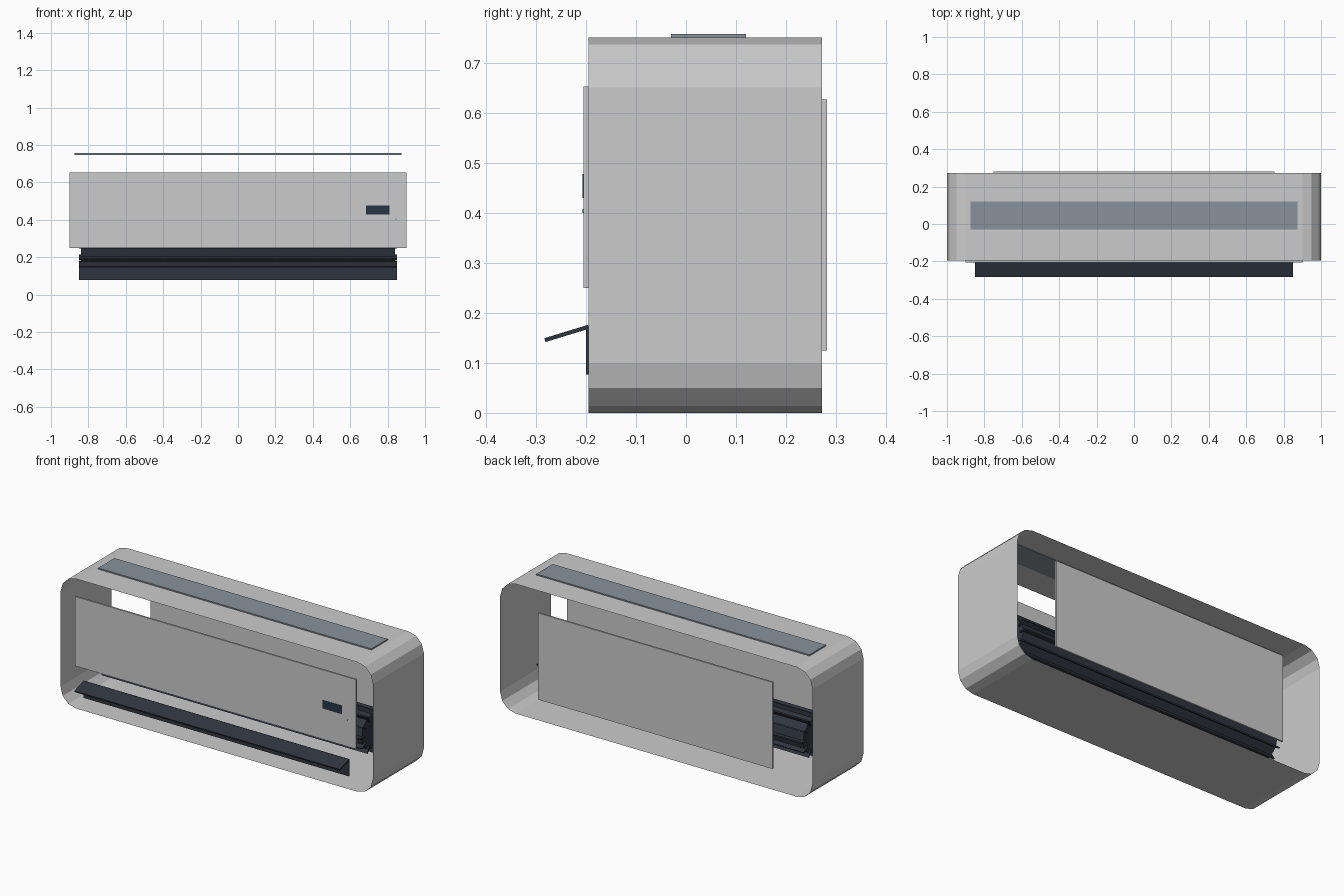
import bpy, bmesh, math
from mathutils import Matrix, Vector

if "Cube" in bpy.data.objects:
    bpy.data.objects.remove(bpy.data.objects["Cube"])


def material(name, rgb):
    m = bpy.data.materials.new(name)
    m.diffuse_color = (*rgb, 1)
    m.use_nodes = True
    m.node_tree.nodes["Principled BSDF"].inputs["Base Color"].default_value = m.diffuse_color
    return m


DARK = material("dark_plastic", (0.03, 0.037, 0.05))
GRILLE = material("grille_grey", (0.25, 0.29, 0.33))
SCREEN = material("screen", (0.02, 0.035, 0.06))
GREEN = material("green_light", (0.02, 0.45, 0.2))


def finish(name, bm, mat=None):
    me = bpy.data.meshes.new(name)
    bmesh.ops.recalc_face_normals(bm, faces=bm.faces)
    bm.to_mesh(me)
    bm.free()
    ob = bpy.data.objects.new(name, me)
    bpy.context.collection.objects.link(ob)
    if mat:
        me.materials.append(mat)
    return ob


def add_box(bm, lo, hi, turn=Matrix()):
    lo, hi = Vector(lo), Vector(hi)
    m = turn @ Matrix.Translation((lo + hi) / 2) @ Matrix.Diagonal((*(hi - lo), 1))
    bmesh.ops.create_cube(bm, size=1, matrix=m)


def box(name, lo, hi, mat=None, turn=Matrix()):
    bm = bmesh.new()
    add_box(bm, lo, hi, turn)
    return finish(name, bm, mat)


# Casing: thin rounded-rectangle sleeve, open at front and back
bm = bmesh.new()
R, STEPS = 0.1, 3
ring = []
for i, (cx, cz) in enumerate([(0.9, 0.65), (-0.9, 0.65), (-0.9, 0.1), (0.9, 0.1)]):
    for k in range(STEPS + 1):
        a = math.radians(90 * (i + k / STEPS))
        ring.append((cx + R * math.cos(a), cz + R * math.sin(a)))
front = [bm.verts.new((x, -0.195, z)) for x, z in ring]
back = [bm.verts.new((x, 0.272, z)) for x, z in ring]
for i in range(len(ring)):
    j = (i + 1) % len(ring)
    bm.faces.new((front[i], front[j], back[j], back[i]))
finish("casing", bm)

# Panels and top intake
box("front_panel", (-0.9, -0.205, 0.25), (0.9, -0.195, 0.652))
box("back_panel", (-0.75, 0.272, 0.125), (0.75, 0.282, 0.626))
box("top_intake", (-0.875, -0.03, 0.747), (0.875, 0.12, 0.757), GRILLE)

# Display and status light
box("display", (0.685, -0.207, 0.429), (0.81, -0.203, 0.477), SCREEN)
bm = bmesh.new()
bmesh.ops.create_cone(bm, cap_ends=True, segments=12, radius1=0.004, radius2=0.004, depth=0.004,
                      matrix=Matrix.Translation((0.845, -0.205, 0.403)) @ Matrix.Rotation(math.pi / 2, 4, 'X'))
finish("status_light", bm, GREEN)

# Air outlet plate and tilted flap
box("outlet_plate", (-0.85, -0.2, 0.077), (0.85, -0.195, 0.175), DARK)
tilt = Matrix.Translation((0, -0.195, 0.172)) @ Matrix.Rotation(math.radians(17), 4, 'X')
box("outlet_flap", (-0.85, -0.091, -0.004), (0.85, 0, 0.004), DARK, tilt)

# Cross-flow fan: core with radial blades
CENTRE = Matrix.Translation((0, 0.03, 0.25))
bm = bmesh.new()
bmesh.ops.create_cone(bm, cap_ends=True, segments=12, radius1=0.1, radius2=0.1, depth=1.68,
                      matrix=CENTRE @ Matrix.Rotation(math.pi / 2, 4, 'Y'))
finish("fan_core", bm, DARK)
bm = bmesh.new()
for i in range(12):
    turn = CENTRE @ Matrix.Rotation(math.tau * i / 12, 4, 'X')
    add_box(bm, (-0.85, -0.004, 0.08), (0.85, 0.004, 0.123), turn)
finish("fan_blades", bm, DARK)
